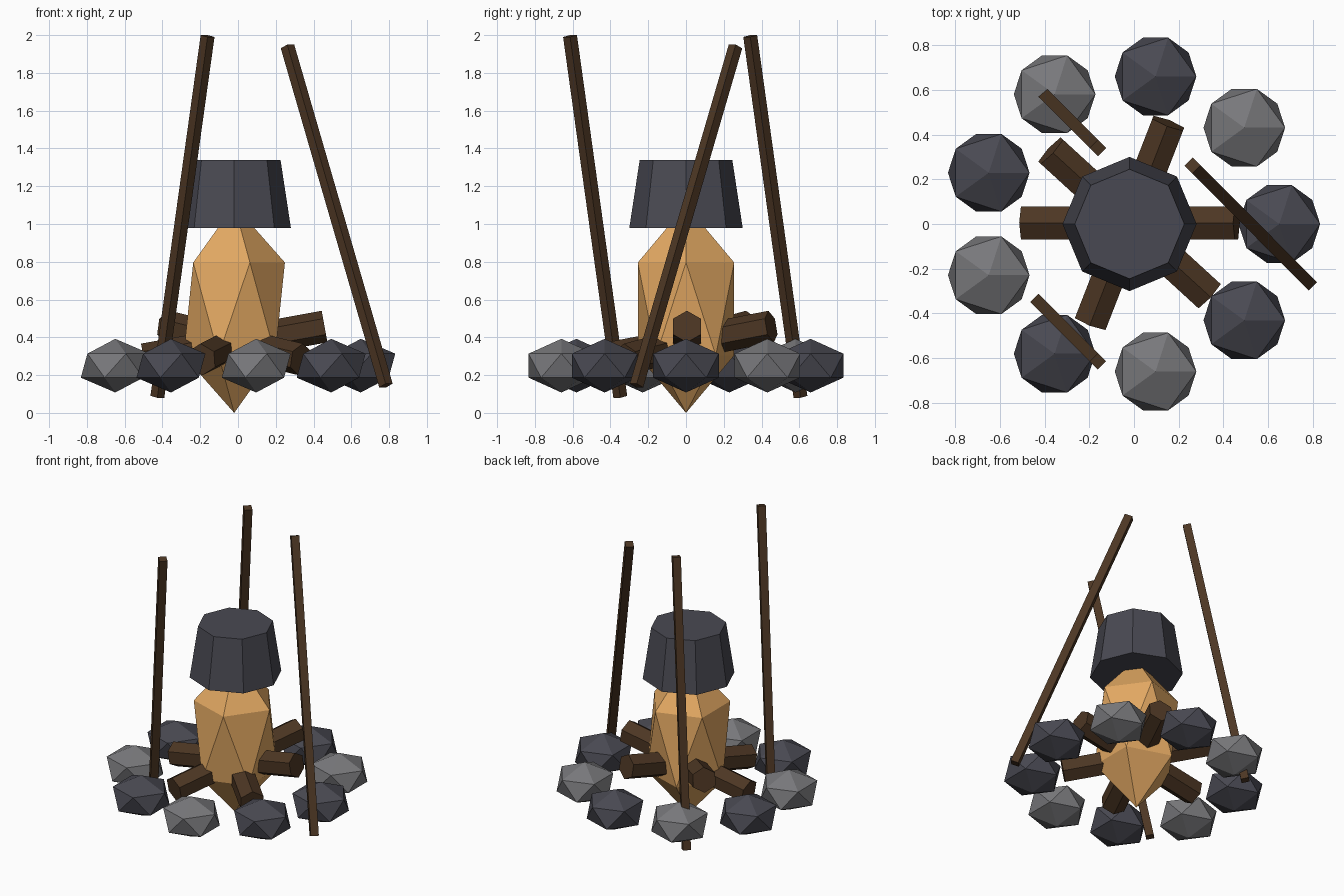
import bpy, math
from mathutils import Vector, Matrix

if "Cube" in bpy.data.objects:
    bpy.data.objects.remove(bpy.data.objects["Cube"])


def material(name, r, g, b):
    lin = [((c / 255 + 0.055) / 1.055) ** 2.4 for c in (r, g, b)]
    m = bpy.data.materials.new(name)
    m.diffuse_color = (*lin, 1)
    m.use_nodes = True
    m.node_tree.nodes["Principled BSDF"].inputs["Base Color"].default_value = m.diffuse_color
    return m


WOOD = material("brown wood", 76, 54, 35)
LIGHT = material("light grey stone", 120, 120, 123)
DARK = material("dark slate grey", 73, 73, 82)
FLAME = material("flame orange", 226, 168, 98)
CX = -0.02  # centre of the fire ring


def finish(name, mat):
    ob = bpy.context.object
    ob.name = name
    ob.data.materials.append(mat)
    return ob


def ball(name, mat, loc, r, h):
    """Icosahedron with horizontal radius r and half height h."""
    bpy.ops.mesh.primitive_ico_sphere_add(subdivisions=1, radius=1, location=loc)
    finish(name, mat).scale = (r, r, h)


def beam(name, mat, a, b, sides, radius, turn):
    """Prism from a to b; its local x stays horizontal."""
    a, b = Vector(a), Vector(b)
    z = (b - a).normalized()
    x = Vector((0, 0, 1)).cross(z).normalized()
    y = z.cross(x)
    bpy.ops.mesh.primitive_cylinder_add(vertices=sides, radius=radius, depth=(b - a).length)
    ob = finish(name, mat)
    ob.data.transform(Matrix.Rotation(turn, 4, 'Z'))
    ob.matrix_world = Matrix.Translation((a + b) / 2) @ Matrix((x, y, z)).transposed().to_4x4()


# Ring of alternating stones
for i in range(9):
    t = math.radians(40 * i)
    ball(f"ring_stone_{i + 1}", LIGHT if i % 2 else DARK,
         (CX + 0.67 * math.cos(t), 0.67 * math.sin(t), 0.25), 0.204, 0.142)

# Three crossed hexagonal logs, each tilted up at one end
for i in range(3):
    t, pitch = 1.2 * i, 0.18
    d = Vector((math.cos(t) * math.cos(pitch), math.sin(t) * math.cos(pitch), math.sin(pitch)))
    c = Vector((CX, 0.005, 0.37))
    beam(f"log_{i + 1}", WOOD, c - d * 0.486, c + d * 0.486, 6, 0.085, 0)

# Flame
ball("flame", FLAME, (CX, 0, 0.55), 0.3, 0.55)

# Tapered pot
bpy.ops.mesh.primitive_cone_add(vertices=8, radius1=0.3, radius2=0.245, depth=0.36,
                                location=(CX, 0, 1.16))
finish("cooking_pot", DARK)

# Three leaning square poles
poles = [((0.783, -0.262, 0.145), (0.262, 0.262, 1.94)),
         ((-0.427, 0.606, 0.085), (-0.161, 0.34, 1.995)),
         ((-0.427, -0.348, 0.085), (-0.161, -0.614, 1.995))]
for i, (a, b) in enumerate(poles):
    beam(f"support_pole_{i + 1}", WOOD, a, b, 4, 0.037, math.pi / 4)
